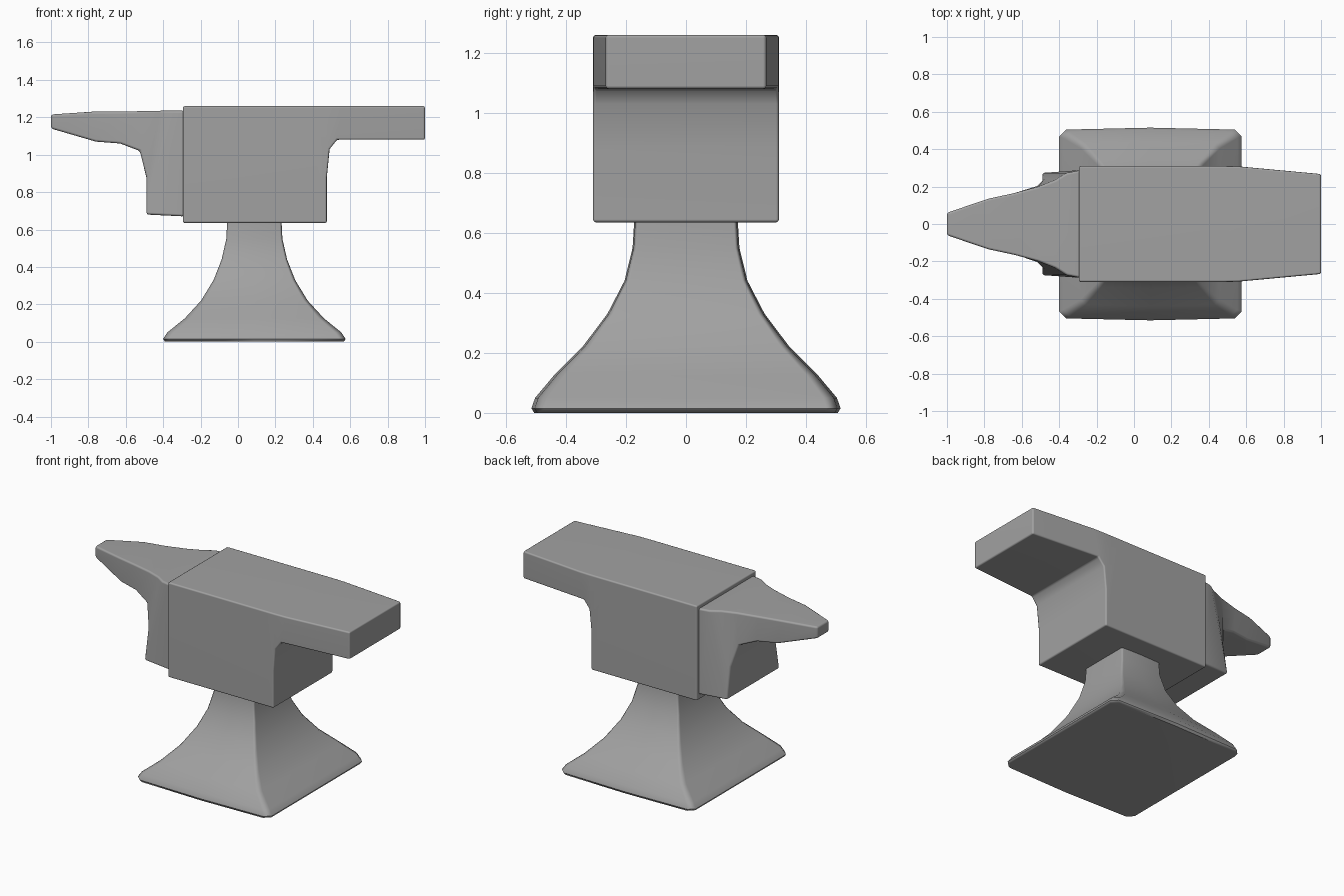
import bpy, bmesh, math

cube = bpy.data.objects.get("Cube")
if cube:
    bpy.data.objects.remove(cube, do_unlink=True)

iron = bpy.data.materials.new("iron_grey")
iron.use_nodes = True
iron.diffuse_color = (0.36, 0.36, 0.36, 1)
iron.node_tree.nodes["Principled BSDF"].inputs["Base Color"].default_value = (0.36, 0.36, 0.36, 1)


def loft(name, rings, bevel):
    """Skin a list of matching closed rings, cap both ends and soften the sharp edges."""
    bm = bmesh.new()
    rows = [[bm.verts.new(p) for p in ring] for ring in rings]
    n = len(rows[0])
    for a, b in zip(rows, rows[1:]):
        for i in range(n):
            j = (i + 1) % n
            bm.faces.new((a[i], a[j], b[j], b[i]))
    bm.faces.new(rows[0])
    bm.faces.new(rows[-1])
    bmesh.ops.recalc_face_normals(bm, faces=bm.faces)
    if bevel:
        sharp = [e for e in bm.edges if e.calc_face_angle(0) > math.radians(50)]
        bmesh.ops.bevel(bm, geom=sharp, offset=bevel, segments=2, profile=0.5,
                        affect='EDGES', clamp_overlap=True)
    mesh = bpy.data.meshes.new(name)
    bm.to_mesh(mesh)
    bm.free()
    mesh.materials.append(iron)
    obj = bpy.data.objects.new(name, mesh)
    bpy.context.collection.objects.link(obj)
    bpy.ops.object.select_all(action='DESELECT')
    obj.select_set(True)
    bpy.context.view_layer.objects.active = obj
    bpy.ops.object.shade_smooth_by_angle(angle=math.radians(50))
    normals = obj.modifiers.new("even_shading", 'WEIGHTED_NORMAL')
    normals.keep_sharp = True
    return obj


def slab_ring(top_x, top_z, low_x, low_z, half):
    """Cross-section running from the top edge to the lower edge of the side outline."""
    return [(top_x, -half, top_z), (top_x, half, top_z),
            (low_x, half, low_z), (low_x, -half, low_z)]


# Body with the square heel on the left
body = [(-0.295, 1.26, -0.295, 0.635, 0.31),
        (0.38, 1.26, 0.475, 0.635, 0.31),
        (0.43, 1.26, 0.475, 0.88, 0.31),
        (0.48, 1.26, 0.49, 1.03, 0.31),
        (0.56, 1.26, 0.53, 1.08, 0.308),
        (1.0, 1.26, 1.0, 1.08, 0.267)]
loft("body_and_heel", [slab_ring(*s) for s in body], 0.01)

# Horn flaring down into the shoulder against the body
horn = [(-1.0, 1.215, -1.0, 1.14, 0.06),
        (-0.78, 1.23, -0.76, 1.07, 0.135),
        (-0.64, 1.23, -0.63, 1.06, 0.165),
        (-0.51, 1.233, -0.525, 1.02, 0.20),
        (-0.42, 1.235, -0.49, 0.88, 0.235),
        (-0.36, 1.235, -0.49, 0.68, 0.273),
        (-0.285, 1.235, -0.285, 0.67, 0.288)]
loft("horn", [slab_ring(*s) for s in horn], 0.012)


def foot_ring(z, hx, hy):
    """Chamfered rectangle with slightly bowed front and back sides."""
    c, cx, bow = 0.075 * hx, 0.0875, 0.02 * hy
    half = [(hx, -hy + c + bow), (hx, hy - c - bow), (hx - c, hy - bow), (0, hy)]
    ring = half + [(-x, y) for x, y in reversed(half[:3])] + [(0, -hy)]
    ring.insert(len(ring), (hx - c, -hy + bow))
    ring.insert(len(ring) - 2, (-hx + c, -hy + bow))
    return [(cx + x, y, z) for x, y in ring]


# Flared pedestal
foot = [(0, 0.478, 0.506), (0.015, 0.488, 0.515), (0.05, 0.465, 0.503),
        (0.125, 0.372, 0.44), (0.22, 0.285, 0.345), (0.33, 0.218, 0.262),
        (0.44, 0.175, 0.205), (0.55, 0.15, 0.178), (0.65, 0.145, 0.172)]
loft("pedestal", [foot_ring(*s) for s in foot], 0)
